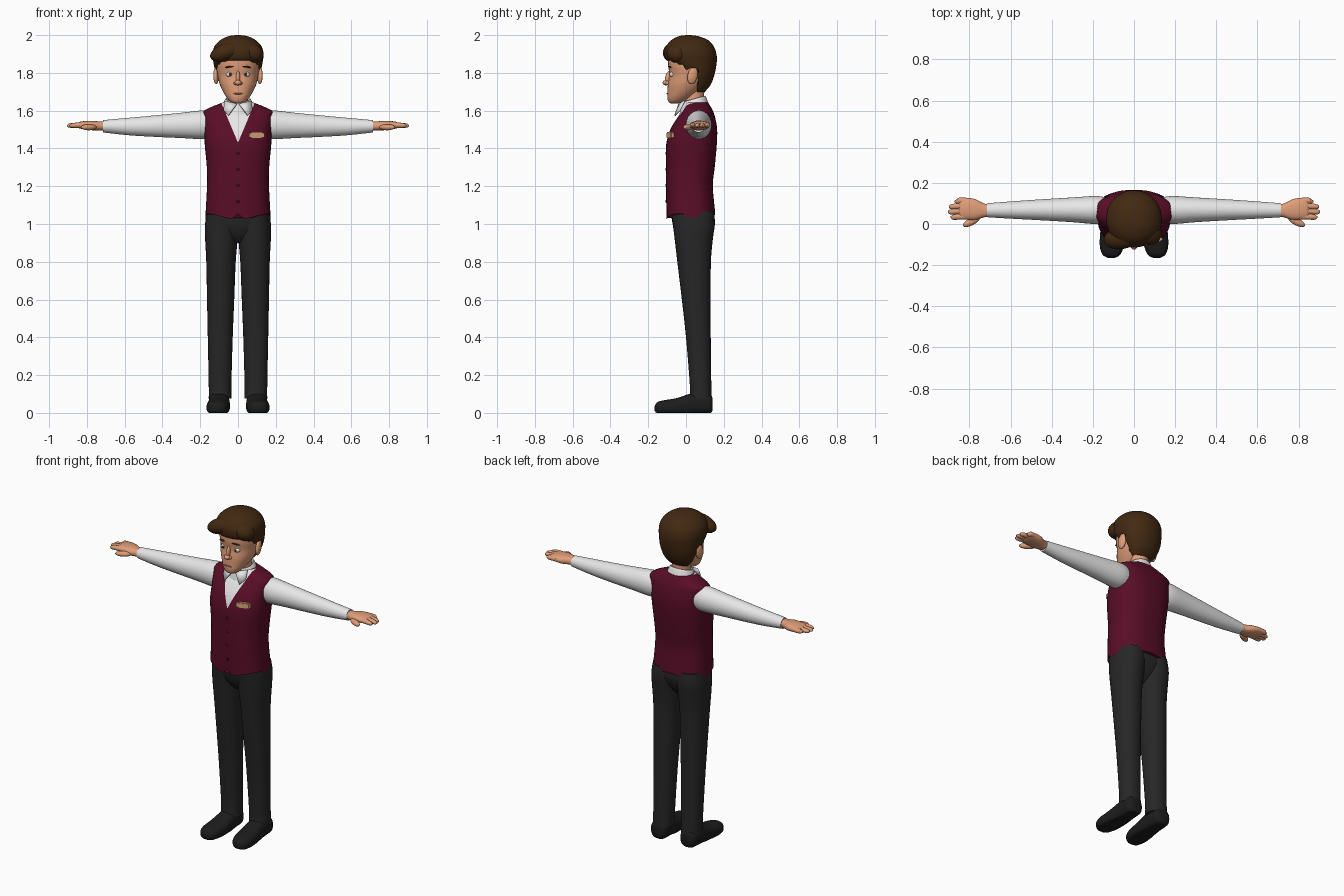
import bpy, bmesh, math
from mathutils import Vector, Matrix


def material(name, r, g, b):
    m = bpy.data.materials.new(name)
    m.diffuse_color = (r, g, b, 1)
    return m


SKIN = material("skin", .74, .34, .19)
HAIR = material("brown hair", .055, .022, .006)
SHIRT = material("white shirt", .80, .80, .80)
VEST = material("maroon vest", .10, .004, .020)
DARK = material("dark maroon", .055, .003, .012)
TROUSER = material("charcoal trousers", .020, .020, .021)
SHOE = material("black shoes", .012, .012, .012)
EYE = material("eye white", .85, .85, .82)
BADGE = material("tan badge", .72, .38, .20)
LIP = material("lip", .45, .16, .10)


def finish(name, bm, mats, mirror=False, angle=45):
    bmesh.ops.recalc_face_normals(bm, faces=bm.faces[:])
    me = bpy.data.meshes.new(name)
    bm.to_mesh(me)
    bm.free()
    for m in mats:
        me.materials.append(m)
    me.shade_smooth()
    me.set_sharp_from_angle(angle=math.radians(angle))
    ob = bpy.data.objects.new(name, me)
    bpy.context.collection.objects.link(ob)
    if mirror:
        ob.modifiers.new("mirror", 'MIRROR').use_clip = False
    return ob


def spline(rings, steps=4):
    """Catmull-Rom interpolation between cross-sections."""
    out = []
    for i in range(len(rings) - 1):
        a, b, c, d = (rings[min(max(i + k, 0), len(rings) - 1)] for k in (-1, 0, 1, 2))
        for s in range(steps):
            t = s / steps
            out.append([q + .5 * t * (r - p + t * (2 * p - 5 * q + 4 * r - w + t * (3 * (q - r) + w - p)))
                        for p, q, r, w in zip(a, b, c, d)])
    return out + [list(rings[-1])]


def loft_bm(rings, axis='z', n=32, e=2.0, warp=None):
    """Rings are (position, centre u, centre v, radius u, radius v)."""
    bm = bmesh.new()
    loops = []
    for p, cu, cv, ru, rv in spline(rings):
        loop = []
        for k in range(n):
            a = 2 * math.pi * k / n
            c, s = math.cos(a), math.sin(a)
            u = cu + ru * math.copysign(abs(c) ** (2 / e), c)
            v = cv + rv * math.copysign(abs(s) ** (2 / e), s)
            co = Vector({'z': (u, v, p), 'x': (p, u, v), 'y': (u, p, v)}[axis])
            if warp:
                warp(co)
            loop.append(bm.verts.new(co))
        loops.append(loop)
    for a, b in zip(loops, loops[1:]):
        for k in range(n):
            j = (k + 1) % n
            bm.faces.new((a[k], a[j], b[j], b[k]))
    bm.faces.new(loops[0])
    bm.faces.new(loops[-1])
    return bm


def loft(name, rings, mat, axis='z', n=32, e=2.0, warp=None, mirror=False):
    return finish(name, loft_bm(rings, axis, n, e, warp), [mat], mirror)


def zr(z, rx, front, back, cx=0):
    return (z, cx, (front + back) / 2, rx, (back - front) / 2)


def blob(name, loc, size, mat, rot=(0, 0, 0), mirror=False, box=False):
    bm = bmesh.new()
    if box:
        bmesh.ops.create_cube(bm, size=2)
        bmesh.ops.bevel(bm, geom=bm.edges[:], offset=.25, segments=2, affect='EDGES')
    else:
        bmesh.ops.create_uvsphere(bm, u_segments=20, v_segments=12, radius=1)
    m = Matrix.Translation(loc)
    for ax, r in zip('XYZ', rot):
        m = m @ Matrix.Rotation(math.radians(r), 4, ax)
    bmesh.ops.transform(bm, verts=bm.verts[:], matrix=m @ Matrix.Diagonal((*size, 1)))
    return finish(name, bm, [mat], mirror)


# Vest with pointed front hem; the V opening is cut in and coloured as shirt
def hem(co):
    if co.z < 1.07:
        x = abs(co.x)
        if co.y < 0:
            co.z -= .03 * max(0, 1 - abs(x - .03) / (.03 if x < .03 else .12))
        else:
            co.z -= .02 * x / .17


bm = loft_bm([zr(1.055, .172, -.103, .155), zr(1.20, .164, -.106, .142), zr(1.30, .165, -.106, .152),
              zr(1.42, .176, -.105, .163), zr(1.50, .178, -.083, .165), zr(1.56, .182, -.048, .155),
              zr(1.60, .180, -.018, .142), zr(1.642, .085, -.002, .118)], e=2.5, n=48, warp=hem)
for s in (1, -1):
    bmesh.ops.bisect_plane(bm, geom=bm.verts[:] + bm.edges[:] + bm.faces[:], dist=1e-5,
                           plane_co=(0, 0, 1.43), plane_no=(s, 0, -.42))
for f in bm.faces:
    c = f.calc_center_median()
    f.material_index = int(c.y < .05 and abs(c.x) < (c.z - 1.43) * .42)
finish("vest", bm, [VEST, SHIRT])

# Vest buttons and badge
for i in range(4):
    blob("vest_button", (0, -.105, 1.12 + .085 * i), (.008, .004, .008), DARK)
blob("chest_badge", (.098, -.084, 1.47), (.042, .009, .016), BADGE, rot=(0, 0, 19), box=True)


# Collar, tilted down at the front
def tilt(co):
    co.z += .28 * (co.y - .045)


loft("shirt_collar", [zr(1.60, .092, -.035, .122), zr(1.63, .082, -.028, .115), zr(1.66, .068, -.018, .104),
                      zr(1.658, .062, -.012, .098), zr(1.62, .058, -.01, .09)], SHIRT, warp=tilt)
bm = bmesh.new()
bm.faces.new([bm.verts.new(p) for p in ((.006, -.034, 1.632), (.07, -.005, 1.65), (.075, -.03, 1.60), (.05, -.055, 1.572))])
flap = finish("collar_flap", bm, [SHIRT], True)
flap.modifiers.new("thickness", 'SOLIDIFY').thickness = .008

# Sleeves
loft("sleeve", [(.14, .068, 1.525, .062, .072), (.19, .068, 1.525, .068, .076), (.30, .069, 1.522, .060, .067),
                (.45, .069, 1.518, .051, .056), (.58, .068, 1.516, .043, .046), (.70, .067, 1.517, .035, .034),
                (.715, .067, 1.517, .033, .032)], SHIRT, 'x', mirror=True)

# Hands: palm, fingers and thumb
loft("palm", [(.69, .067, 1.518, .027, .024), (.73, .066, 1.519, .034, .024), (.77, .070, 1.521, .050, .025),
              (.81, .074, 1.523, .053, .022), (.84, .074, 1.523, .050, .017), (.855, .074, 1.522, .040, .008)],
     SKIN, 'x', n=24, e=2.3, mirror=True)
for y, tip in ((.036, .892), (.062, .905), (.087, .900), (.113, .872)):
    loft("finger", [(.80, y, 1.524, .014, .014), (.85, y, 1.523, .015, .014), (tip - .012, y - .003, 1.521, .012, .011),
                    (tip, y - .003, 1.520, .004, .004)], SKIN, 'x', n=12, mirror=True)
blob("thumb", (.79, .012, 1.512), (.046, .018, .016), SKIN, rot=(0, 0, -28), mirror=True)

# Trousers
loft("trouser_leg", [zr(.075, .060, .018, .137, .095), zr(.15, .060, .020, .134, .095), zr(.40, .066, .000, .131, .094),
                     zr(.60, .072, -.022, .130, .092), zr(.80, .078, -.046, .132, .090), zr(.92, .086, -.060, .142, .088),
                     zr(1.00, .088, -.070, .153, .086), zr(1.07, .084, -.078, .148, .082)],
     TROUSER, e=2.2, mirror=True)
loft("trouser_hips", [zr(.90, .07, -.01, .08), zr(.94, .125, -.045, .115), zr(.99, .160, -.068, .140),
                      zr(1.04, .168, -.078, .147), zr(1.10, .158, -.09, .13)], TROUSER, e=2.4)


# Shoes with flat soles
def floor(co):
    co.z = max(co.z, 0)


loft("shoe", [(.141, .100, .045, .030, .032), (.125, .100, .048, .050, .053), (.06, .100, .050, .056, .058),
              (.01, .100, .042, .057, .056), (-.05, .104, .032, .061, .046), (-.11, .108, .028, .058, .040),
              (-.15, .110, .026, .042, .032), (-.166, .110, .024, .014, .012)],
     SHOE, 'y', e=2.4, warp=floor, mirror=True)

# Head and neck
loft("neck", [zr(1.57, .058, -.01, .10), zr(1.66, .052, -.008, .095), zr(1.73, .055, -.01, .10)], SKIN)
loft("head", [zr(1.638, .018, -.080, -.045), zr(1.648, .040, -.093, -.012), zr(1.67, .060, -.099, .030),
              zr(1.70, .079, -.098, .070), zr(1.74, .097, -.096, .110), zr(1.79, .108, -.088, .138),
              zr(1.84, .114, -.094, .145), zr(1.90, .108, -.088, .142), zr(1.95, .075, -.050, .100),
              zr(1.965, .030, -.01, .06)], SKIN, e=2.1)
blob("nose_bridge", (0, -.092, 1.775), (.011, .018, .038), SKIN, rot=(-14, 0, 0))
blob("nose_tip", (0, -.106, 1.748), (.018, .018, .014), SKIN)
blob("nostril", (.014, -.098, 1.745), (.010, .012, .009), SKIN, mirror=True)
blob("ear", (.116, .035, 1.785), (.014, .027, .046), SKIN, rot=(-12, 0, 12), mirror=True)
blob("mouth", (0, -.098, 1.690), (.026, .005, .004), LIP)
blob("eye", (.044, -.069, 1.792), (.019, .018, .015), EYE, mirror=True)
blob("iris", (.042, -.085, 1.792), (.007, .004, .008), HAIR, mirror=True)
blob("eyebrow", (.047, -.087, 1.832), (.024, .006, .0045), HAIR, rot=(0, 8, 18), mirror=True)


# Hair: a cap whose lower edge follows a hairline around face and ears
def hairline(co):
    if co.y < -.05:
        h = 1.865
    elif co.y < -.01:
        h = 1.845
    elif co.y < .015:
        h = 1.81
    elif co.y < .058:
        h = 1.825
    else:
        h = 1.70
    co.z = max(co.z, h)


loft("hair", [zr(1.70, .065, .035, .100), zr(1.74, .094, .0, .132), zr(1.80, .118, -.04, .153),
              zr(1.86, .131, -.100, .163), zr(1.90, .135, -.114, .161), zr(1.94, .125, -.106, .147),
              zr(1.975, .092, -.076, .115), zr(1.994, .050, -.036, .065), zr(2.0, .012, .0, .025)],
     HAIR, n=48, e=2.1, warp=hairline)
blob("hair_fringe", (-.055, -.066, 1.912), (.098, .055, .047), HAIR, rot=(0, -18, 10))
blob("hair_side_sweep", (.075, -.045, 1.905), (.062, .058, .050), HAIR, rot=(0, 25, 0))
